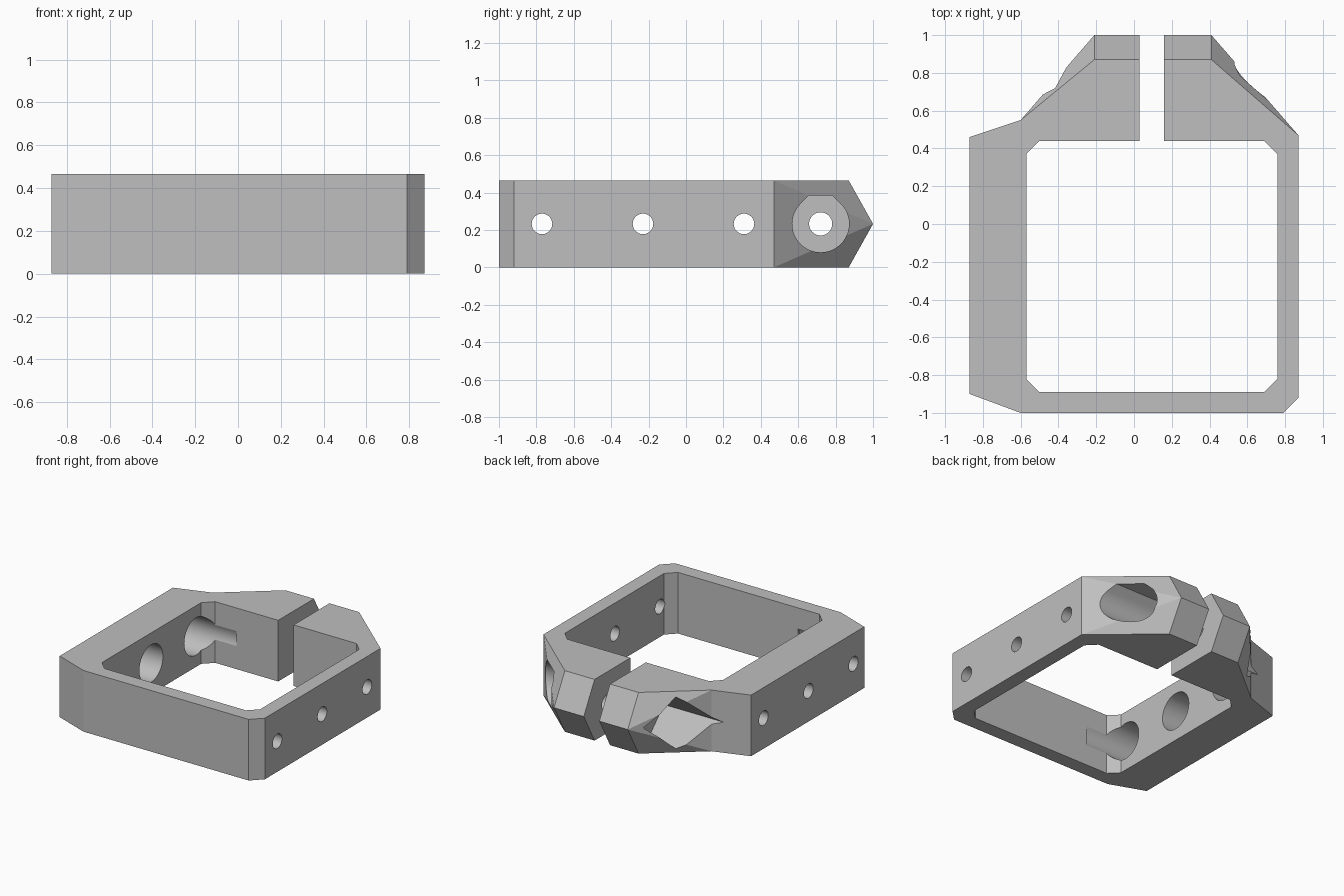
import bpy, bmesh, math

cube = bpy.data.objects.get("Cube")
if cube:
    bpy.data.objects.remove(cube, do_unlink=True)

H = 0.465
MID = H / 2

grey = bpy.data.materials.new("plain grey")
grey.use_nodes = True
grey.diffuse_color = (0.52, 0.52, 0.52, 1)
grey.node_tree.nodes["Principled BSDF"].inputs["Base Color"].default_value = (0.52, 0.52, 0.52, 1)


def finish(name, bm):
    bmesh.ops.recalc_face_normals(bm, faces=bm.faces[:])
    mesh = bpy.data.meshes.new(name)
    bm.to_mesh(mesh)
    bm.free()
    mesh.materials.append(grey)
    ob = bpy.data.objects.new(name, mesh)
    bpy.context.collection.objects.link(ob)
    return ob


def prism(name, start, end):
    """Closed solid between two matching rings of points."""
    bm = bmesh.new()
    a = [bm.verts.new(p) for p in start]
    b = [bm.verts.new(p) for p in end]
    bm.faces.new(a)
    bm.faces.new(b)
    for i in range(len(a)):
        j = (i + 1) % len(a)
        bm.faces.new((a[i], a[j], b[j], b[i]))
    return finish(name, bm)


def upright(name, outline, z0, z1):
    return prism(name, [(x, y, z0) for x, y in outline], [(x, y, z1) for x, y in outline])


def along_x(name, section, y, x0, x1):
    return prism(name, [(x0, y + a, MID + b) for a, b in section],
                 [(x1, y + a, MID + b) for a, b in section])


def circle(r, n=40, first=0.0, sweep=2 * math.pi):
    return [(r * math.cos(first + sweep * i / n), r * math.sin(first + sweep * i / n))
            for i in range(n)]


# Frame body with a wedge-nosed clamp at the back
outline = [(-0.87, 0.46), (-0.87, -0.9), (-0.6, -1), (0.79, -1), (0.87, -0.92),
           (0.87, 0.47), (0.41, 0.87), (-0.21, 0.87), (-0.6, 0.55)]
bm = bmesh.new()
low = [bm.verts.new((x, y, 0)) for x, y in outline]
top = [bm.verts.new((x, y, H)) for x, y in outline]
bm.faces.new(low)
bm.faces.new(top)
for i in (8, 0, 1, 2, 3, 4):
    j = (i + 1) % 9
    bm.faces.new((low[i], low[j], top[j], top[i]))
nose_l = bm.verts.new((0.41, 1, MID))
nose_r = bm.verts.new((-0.21, 1, MID))
for root, edge, nose in ((5, 6, nose_l), (8, 7, nose_r)):
    bm.faces.new((low[root], top[root], nose))
    for ring in (low, top):
        bm.faces.new((ring[root], ring[edge], nose))
for ring in (low, top):
    bm.faces.new((ring[6], ring[7], nose_r, nose_l))
body = finish("clamp_frame", bm)

# Chamfered opening and clamp slot
opening = [(-0.57, 0.37), (-0.5, 0.44), (0.69, 0.44), (0.76, 0.37),
           (0.76, -0.82), (0.69, -0.89), (-0.5, -0.89), (-0.57, -0.82)]
slot = [(0.03, 0.4), (0.16, 0.4), (0.16, 1.1), (0.03, 1.1)]
cutters = [upright("opening_cutter", opening, -0.1, H + 0.1),
           upright("slot_cutter", slot, -0.1, H + 0.1)]

# Three cross holes, widened inside the thick wall
for y in (-0.77, -0.23, 0.31):
    cutters.append(along_x("counterbore_cutter", circle(0.142), y, -0.77, -0.32))
    cutters.append(along_x("cross_hole_cutter", circle(0.055, 32), y, -1.1, 1.1))

# Clamp bolt hole, flat-topped head recess and diamond nut pocket
r = 0.152
half_flat = r * math.tan(math.pi / 8)
head = circle(r, 36, 0.75 * math.pi, 1.5 * math.pi)
head += [(r * math.cos(math.pi / 4), r * math.sin(math.pi / 4)), (half_flat, r), (-half_flat, r)]
cutters += [along_x("bolt_hole_cutter", circle(0.062, 32), 0.72, -1.1, 1.1),
            along_x("bolt_head_cutter", head, 0.72, 0.3, 1.1),
            along_x("nut_pocket_cutter", circle(0.197, 4), 0.72, -1.1, -0.18)]

bpy.context.view_layer.objects.active = body
body.select_set(True)
for cutter in cutters:
    cutter.hide_render = True
    mod = body.modifiers.new("cut", "BOOLEAN")
    mod.operation = "DIFFERENCE"
    mod.solver = "EXACT"
    mod.object = cutter
    bpy.ops.object.modifier_apply(modifier=mod.name)
    bpy.data.objects.remove(cutter, do_unlink=True)

bpy.ops.object.shade_smooth_by_angle(angle=math.radians(20))
